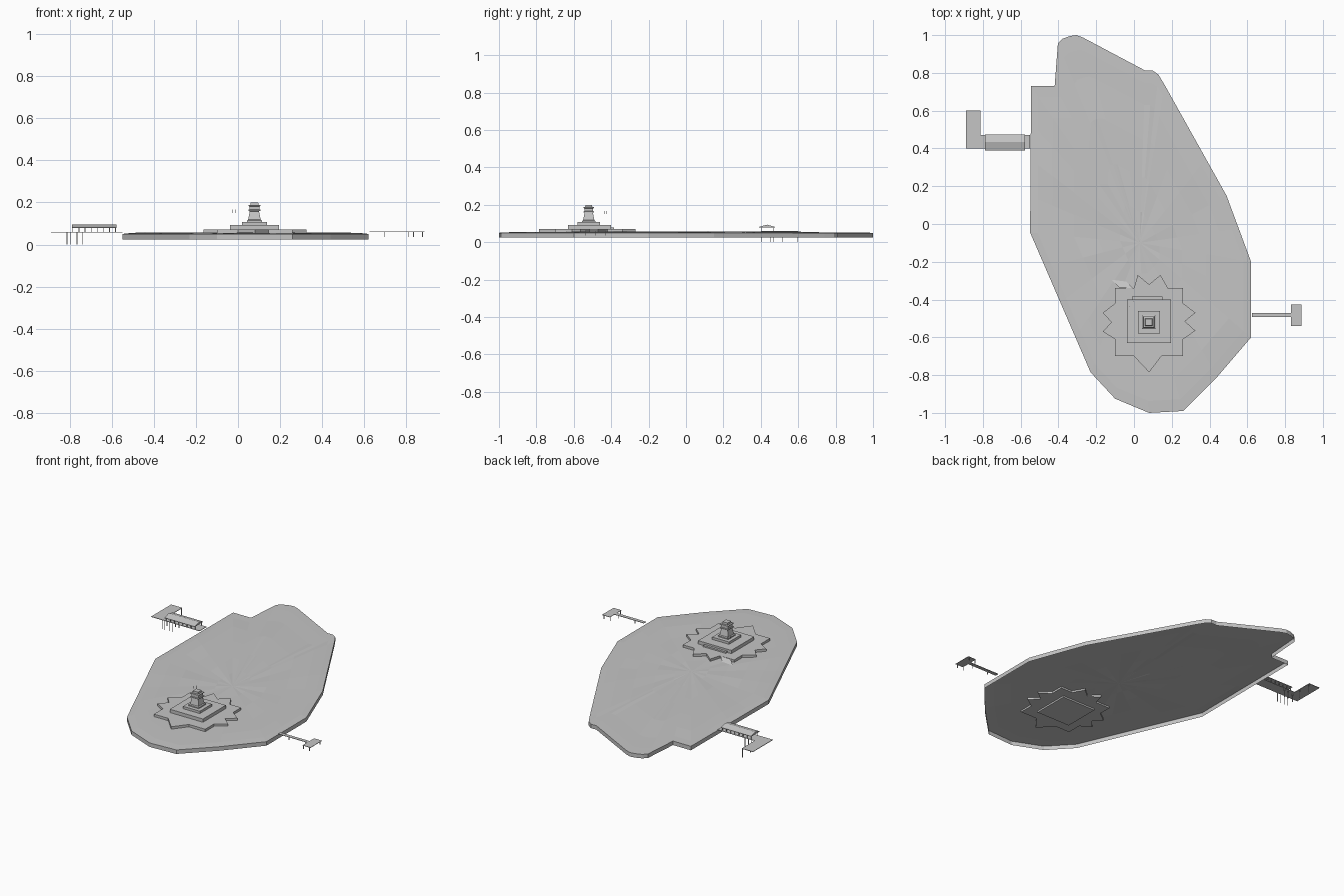
import bpy, bmesh, math, random
from mathutils import Vector

if "Cube" in bpy.data.objects:
    bpy.data.objects.remove(bpy.data.objects["Cube"])

random.seed(4)
stone = bpy.data.materials.new("plain_grey")
stone.diffuse_color = (0.56, 0.56, 0.56, 1)
stone.use_nodes = True
stone.node_tree.nodes["Principled BSDF"].inputs["Base Color"].default_value = stone.diffuse_color


def finish(name, bm):
    mesh = bpy.data.meshes.new(name)
    bm.to_mesh(mesh)
    bm.free()
    mesh.materials.append(stone)
    ob = bpy.data.objects.new(name, mesh)
    bpy.context.collection.objects.link(ob)
    return ob


def add_box(bm, x0, x1, y0, y1, z0, z1):
    vs = [bm.verts.new(p) for p in ((x0, y0, z0), (x1, y0, z0), (x1, y1, z0), (x0, y1, z0),
                                    (x0, y0, z1), (x1, y0, z1), (x1, y1, z1), (x0, y1, z1))]
    for f in ((3, 2, 1, 0), (4, 5, 6, 7), (0, 1, 5, 4), (1, 2, 6, 5), (2, 3, 7, 6), (3, 0, 4, 7)):
        bm.faces.new([vs[i] for i in f])


def boxes(name, items):
    bm = bmesh.new()
    for it in items:
        add_box(bm, *it)
    return finish(name, bm)


def prism(name, pts, z0, z1):
    bm = bmesh.new()
    low = [bm.verts.new((x, y, z0)) for x, y in pts]
    top = [bm.verts.new((x, y, z1)) for x, y in pts]
    n = len(pts)
    for i in range(n):
        j = (i + 1) % n
        bm.faces.new((low[i], low[j], top[j], top[i]))
    bm.faces.new(top)
    bm.faces.new(low[::-1])
    bmesh.ops.recalc_face_normals(bm, faces=bm.faces)
    return finish(name, bm)


def posts(name, places, z0, z1, r=0.0015):
    boxes(name, [(x - r, x + r, y - r, y + r, z0, z1) for x, y in places])


# Island: open-bottomed shell with a gently faceted top (outline runs anticlockwise)
outline = [(0.62, -0.60), (0.62, -0.20), (0.49, 0.15), (0.16, 0.74), (0.13, 0.79), (0.10, 0.812),
           (0.06, 0.812), (-0.27, 0.987), (-0.305, 1.0), (-0.34, 0.995), (-0.38, 0.98),
           (-0.403, 0.955), (-0.42, 0.73), (-0.545, 0.73), (-0.55, -0.045), (-0.23, -0.785),
           (-0.10, -0.925), (0.08, -1.0), (0.26, -0.99), (0.44, -0.81)]
ring = []
for i, p in enumerate(outline):
    a, b = Vector(p), Vector(outline[(i + 1) % len(outline)])
    k = max(1, round((b - a).length / 0.22))
    ring += [a.lerp(b, t / k) for t in range(k)]
centre = Vector((0.03, -0.1))
bm = bmesh.new()
levels = [(1, 0.025, 0), (1, 0.0505, 0), (0.93, 0.054, 0.0012), (0.8, 0.056, 0.002),
          (0.6, 0.0555, 0.0022), (0.38, 0.0555, 0.002), (0.18, 0.055, 0.0015)]
rows = []
for s, z, noise in levels:
    row = []
    for p in ring:
        q = centre + (p - centre) * s
        h = z + random.uniform(-noise, noise)
        if s < 1 and q.y > 0.6:                      # north end is flat
            h = 0.0515
        row.append(bm.verts.new((q.x, q.y, h)))
    rows.append(row)
n = len(ring)
for lo, hi in zip(rows, rows[1:]):
    for i in range(n):
        j = (i + 1) % n
        bm.faces.new((lo[i], lo[j], hi[j], hi[i]))
hub = bm.verts.new((centre.x, centre.y, 0.055))
for i in range(n):
    bm.faces.new((rows[-1][i], rows[-1][(i + 1) % n], hub))
finish("island", bm)

# Star-shaped fort wall
star = [(-0.10, -0.34), (0.0, -0.34), (0.02, -0.27), (0.08, -0.32), (0.14, -0.27), (0.18, -0.34),
        (0.26, -0.34), (0.26, -0.42), (0.325, -0.47), (0.27, -0.515), (0.325, -0.565), (0.26, -0.61),
        (0.26, -0.70), (0.145, -0.70), (0.08, -0.785), (0.0, -0.70), (-0.10, -0.70), (-0.10, -0.61),
        (-0.165, -0.57), (-0.12, -0.52), (-0.165, -0.47), (-0.10, -0.42)]
prism("star_fort", star, 0.045, 0.071)

# Small ramp beside the fort
bm = bmesh.new()
bm.faces.new([bm.verts.new(p) for p in ((-0.12, -0.295, 0.058), (-0.08, -0.335, 0.071),
                                        (-0.005, -0.34, 0.071), (-0.04, -0.305, 0.057))])
finish("fort_ramp", bm)

# Stepped terraces
boxes("terraces", [(-0.038, 0.195, -0.63, -0.40, 0.035, 0.092),
                   (-0.01, 0.15, -0.40, -0.385, 0.06, 0.08),
                   (0.02, 0.138, -0.58, -0.46, 0.09, 0.107)])

# Tapered square tower with ledges: (half width, height)
profile = [(0.036, 0.105), (0.036, 0.114), (0.030, 0.118), (0.022, 0.158), (0.029, 0.160),
           (0.029, 0.165), (0.024, 0.166), (0.024, 0.181), (0.029, 0.183), (0.029, 0.187),
           (0.019, 0.188), (0.018, 0.2)]
bm = bmesh.new()
rows = [[bm.verts.new((0.078 + sx * w, -0.52 + sy * w, z))
         for sx, sy in ((-1, -1), (1, -1), (1, 1), (-1, 1))] for w, z in profile]
for lo, hi in zip(rows, rows[1:]):
    for i in range(4):
        j = (i + 1) % 4
        bm.faces.new((lo[i], lo[j], hi[j], hi[i]))
bm.faces.new(rows[-1])
finish("tower", bm)

# Slim rods beside the tower
posts("rods", [(-0.025 + 0.0115 * i, -0.435 + 0.0115 * i) for i in range(4)], 0.15, 0.167, 0.0007)

# West dock: L-shaped deck, roofed walkway and piles
boxes("west_dock_deck", [(-0.89, -0.812, 0.40, 0.60, 0.056, 0.059),
                         (-0.812, -0.55, 0.40, 0.47, 0.056, 0.059)])
bm = bmesh.new()
ends = []
for x in (-0.79, -0.578):
    ends.append([bm.verts.new((x, y, z)) for y, z in
                 ((0.39, 0.079), (0.475, 0.079), (0.475, 0.082), (0.434, 0.094), (0.39, 0.082))])
for i in range(5):
    j = (i + 1) % 5
    bm.faces.new((ends[0][i], ends[1][i], ends[1][j], ends[0][j]))
bm.faces.new(ends[0])
bm.faces.new(ends[1][::-1])
bmesh.ops.recalc_face_normals(bm, faces=bm.faces)
finish("walkway_roof", bm)
posts("walkway_posts", [(-0.785 + 0.029 * i, y) for i in range(8) for y in (0.402, 0.466)], 0.058, 0.08)
posts("west_dock_piles", [(-0.813, 0.402), (-0.813, 0.45), (-0.813, 0.515), (-0.813, 0.595),
                          (-0.795, 0.402), (-0.765, 0.402), (-0.765, 0.466),
                          (-0.74, 0.402), (-0.74, 0.466)], 0.0, 0.057)

# East dock: narrow pier, end platform and short piles
boxes("east_dock_deck", [(0.625, 0.832, -0.493, -0.47, 0.059, 0.0615),
                         (0.832, 0.887, -0.54, -0.425, 0.059, 0.0615)])
posts("east_dock_piles", [(0.695, -0.482), (0.81, -0.482), (0.834, -0.535), (0.834, -0.43),
                          (0.877, -0.535), (0.877, -0.43)], 0.036, 0.06)
